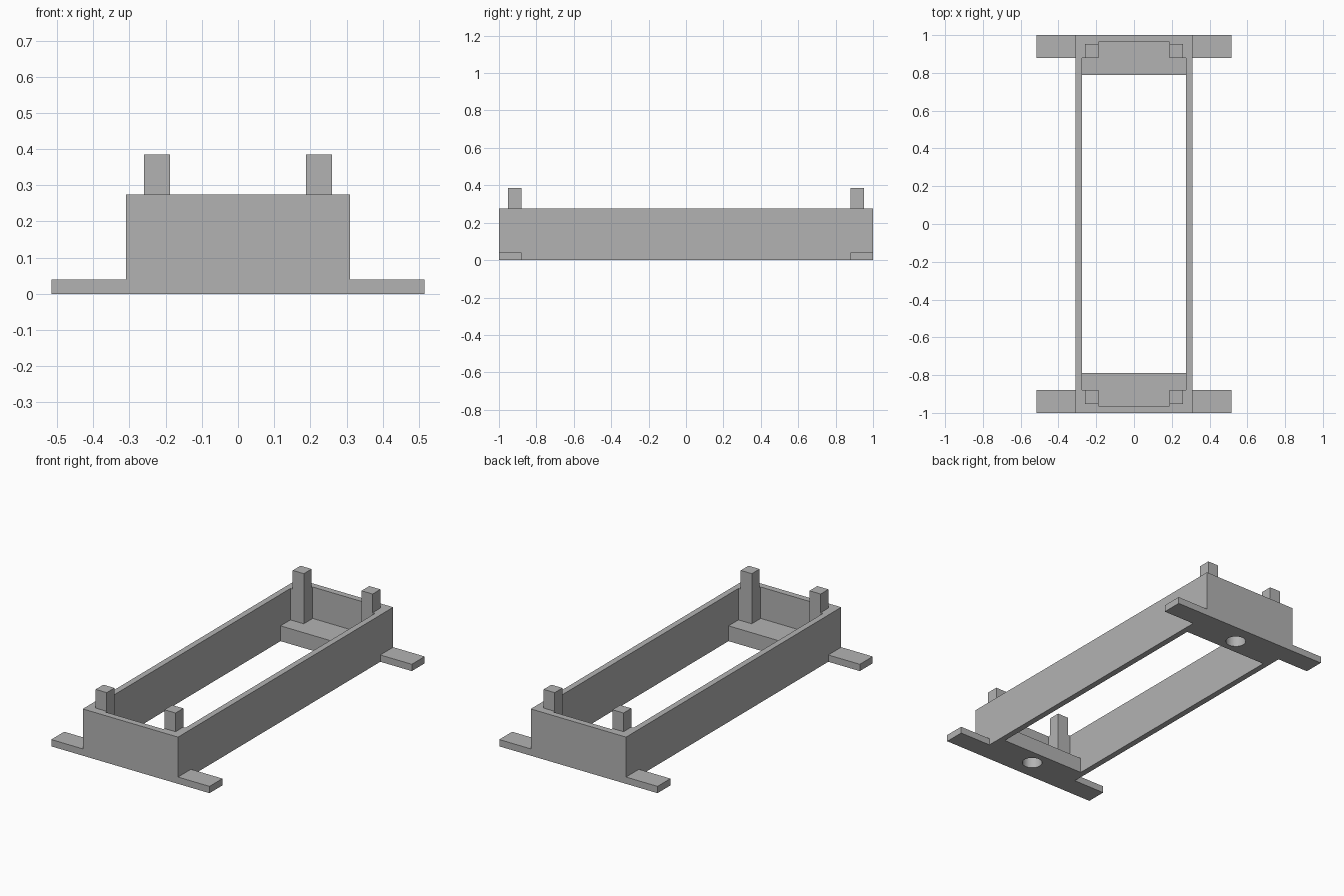
import bpy
import bmesh
from math import cos, sin, tau

cube = bpy.data.objects.get("Cube")
if cube:
    bpy.data.objects.remove(cube, do_unlink=True)

grey = bpy.data.materials.new("plain_grey")
grey.use_nodes = True
grey.diffuse_color = (0.45, 0.45, 0.45, 1)
grey.node_tree.nodes["Principled BSDF"].inputs["Base Color"].default_value = grey.diffuse_color

# Main dimensions
OUT_X, IN_X = 0.31, 0.275
OUT_Y, IN_Y = 1.0, 0.963
CORNER_X, CORNER_Y = 0.188, 0.88
WALL_TOP, POST_TOP = 0.275, 0.385
POST = 0.072
LEDGE_Y, LEDGE_TOP = 0.788, 0.09
FOOT_X, FOOT_TOP = 0.515, 0.04
HOLE_R, HOLE_DEPTH = 0.055, 0.07


def prism(name, loops, z0, z1):
    """Extrude an outline, with optional inner outlines, from z0 to z1."""
    bm = bmesh.new()
    edges = []
    for loop in loops:
        verts = [bm.verts.new((x, y, z0)) for x, y in loop]
        edges += [bm.edges.new((v, verts[i - 1])) for i, v in enumerate(verts)]
    bmesh.ops.triangle_fill(bm, edges=edges, use_beauty=True)
    top = bmesh.ops.extrude_face_region(bm, geom=bm.faces[:])["geom"]
    for v in top:
        if isinstance(v, bmesh.types.BMVert):
            v.co.z = z1
    bmesh.ops.recalc_face_normals(bm, faces=bm.faces[:])
    bmesh.ops.dissolve_limit(bm, angle_limit=0.01, verts=bm.verts[:], edges=bm.edges[:])
    mesh = bpy.data.meshes.new(name)
    bm.to_mesh(mesh)
    bm.free()
    mesh.materials.append(grey)
    obj = bpy.data.objects.new(name, mesh)
    bpy.context.collection.objects.link(obj)
    return obj


def rect(x0, x1, y0, y1):
    return [(x0, y0), (x1, y0), (x1, y1), (x0, y1)]


def flip(loop, sx, sy):
    return [(x * sx, y * sy) for x, y in loop]


def circle(x, y, r, n=48):
    return [(x + r * cos(tau * i / n), y + r * sin(tau * i / n)) for i in range(n)]


# Wall frame with thickened inner corners
quarter = [(IN_X, CORNER_Y), (CORNER_X, CORNER_Y), (CORNER_X, IN_Y)]
inner = (quarter + flip(quarter, -1, 1)[::-1]
         + flip(quarter, -1, -1) + flip(quarter, 1, -1)[::-1])
prism("wall_frame", [rect(-OUT_X, OUT_X, -OUT_Y, OUT_Y), inner], 0, WALL_TOP)

for end, sy in (("front", -1), ("back", 1)):
    # Ledge between the corner blocks, with a blind round hole underneath
    half = [(IN_X, LEDGE_Y)] + quarter
    ledge = prism(end + "_ledge", [flip(half + flip(half, -1, 1)[::-1], 1, sy)], 0, LEDGE_TOP)
    cutter = prism("hole_cutter", [circle(0, sy * CORNER_Y, HOLE_R)], -0.05, HOLE_DEPTH)
    cutter.hide_render = True
    mod = ledge.modifiers.new("hole", "BOOLEAN")
    mod.operation = "DIFFERENCE"
    mod.solver = "EXACT"
    mod.object = cutter
    bpy.context.view_layer.update()
    graph = bpy.context.evaluated_depsgraph_get()
    drilled = bpy.data.meshes.new_from_object(ledge.evaluated_get(graph))
    ledge.modifiers.clear()
    ledge.data = drilled
    bpy.data.objects.remove(cutter, do_unlink=True)

    for side, sx in (("right", -1), ("left", 1)):
        # Square post on each corner block
        post = rect(CORNER_X, CORNER_X + POST, CORNER_Y, CORNER_Y + POST)
        prism(f"{end}_{side}_post", [flip(post, sx, sy)], WALL_TOP, POST_TOP)
        # Flat foot reaching out sideways
        foot = rect(OUT_X, FOOT_X, CORNER_Y, OUT_Y)
        prism(f"{end}_{side}_foot", [flip(foot, sx, sy)], 0, FOOT_TOP)
